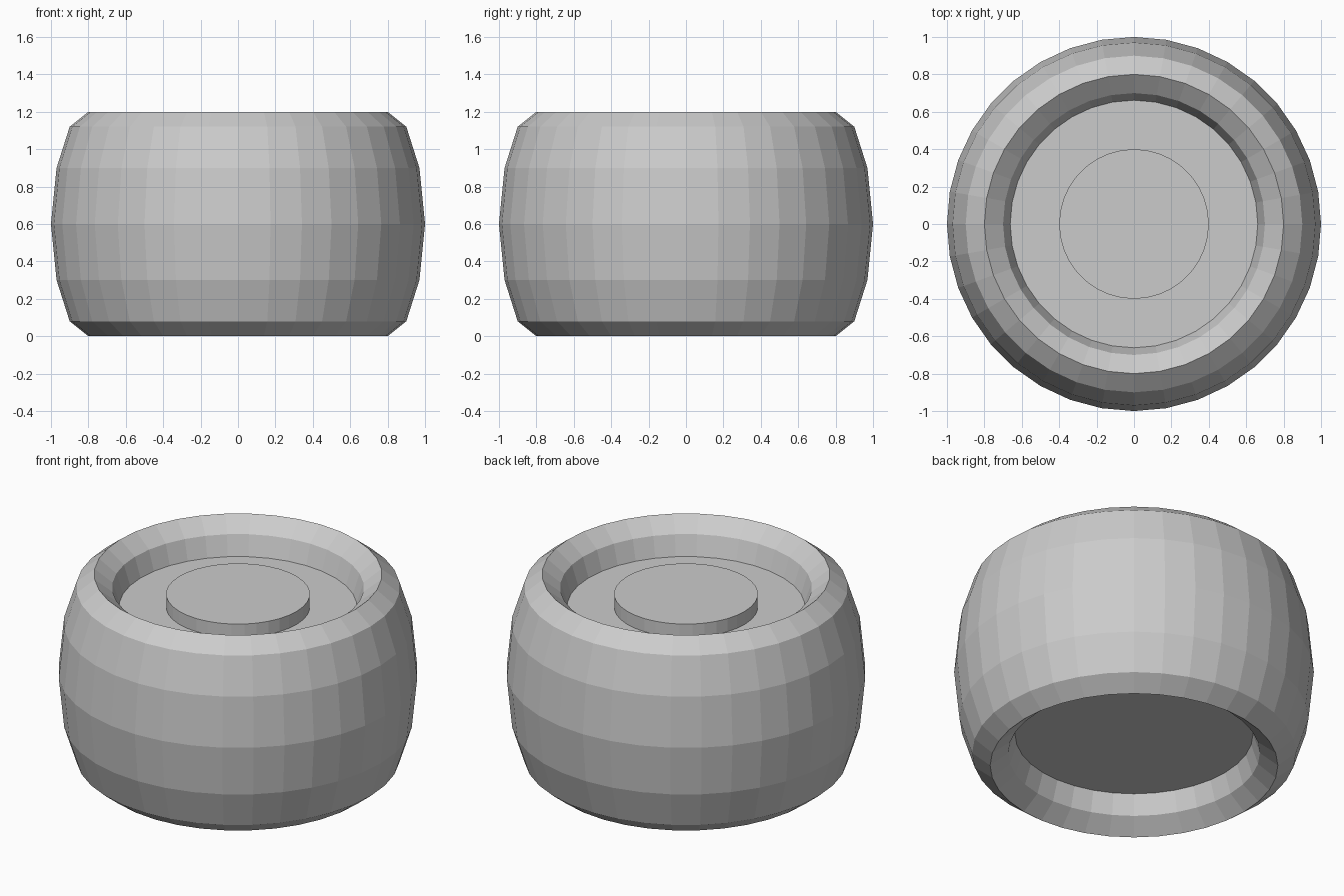
import bpy
import bmesh
import math

SEGMENTS = 36

cube = bpy.data.objects.get("Cube")
if cube:
    bpy.data.objects.remove(cube, do_unlink=True)

grey = bpy.data.materials.new("light grey")
grey.use_nodes = True
colour = (0.6, 0.6, 0.6, 1)
grey.diffuse_color = colour
grey.node_tree.nodes["Principled BSDF"].inputs["Base Color"].default_value = colour


def lathe(name, profile, closed):
    """Spin an (r, z) profile around the z axis into a flat-shaded solid."""
    bm = bmesh.new()
    verts = [bm.verts.new((r, 0, z)) for r, z in profile]
    edges = [bm.edges.new(pair) for pair in zip(verts, verts[1:])]
    if closed:
        edges.append(bm.edges.new((verts[-1], verts[0])))
    bmesh.ops.spin(bm, geom=verts + edges, cent=(0, 0, 0), axis=(0, 0, 1),
                   angle=math.tau, steps=SEGMENTS, use_merge=True)
    bmesh.ops.remove_doubles(bm, verts=bm.verts, dist=1e-4)
    if not closed:
        bmesh.ops.holes_fill(bm, edges=[e for e in bm.edges if e.is_boundary], sides=0)
    bmesh.ops.recalc_face_normals(bm, faces=bm.faces)
    mesh = bpy.data.meshes.new(name)
    bm.to_mesh(mesh)
    bm.free()
    mesh.materials.append(grey)
    obj = bpy.data.objects.new(name, mesh)
    bpy.context.collection.objects.link(obj)
    return obj


# Tyre: a bulging outer wall, mirrored about the rim radius for the inner wall
rim = 0.8
outer = [(0.0, 0.0), (0.1, 0.08), (0.17, 0.3), (0.2, 0.6),
         (0.17, 0.9), (0.1, 1.12), (0.0, 1.2)]
section = [(rim + d, z) for d, z in outer]
section += [(rim - d, z) for d, z in reversed(outer[1:-1])]
lathe("tyre", section, True)

# Wheel disc set into the tyre, and the raised hub cap on its upper side
lathe("wheel_disc", [(0.68, 0.2), (0.68, 1.0)], False)
lathe("hub_cap", [(0.4, 0.98), (0.4, 1.08)], False)
